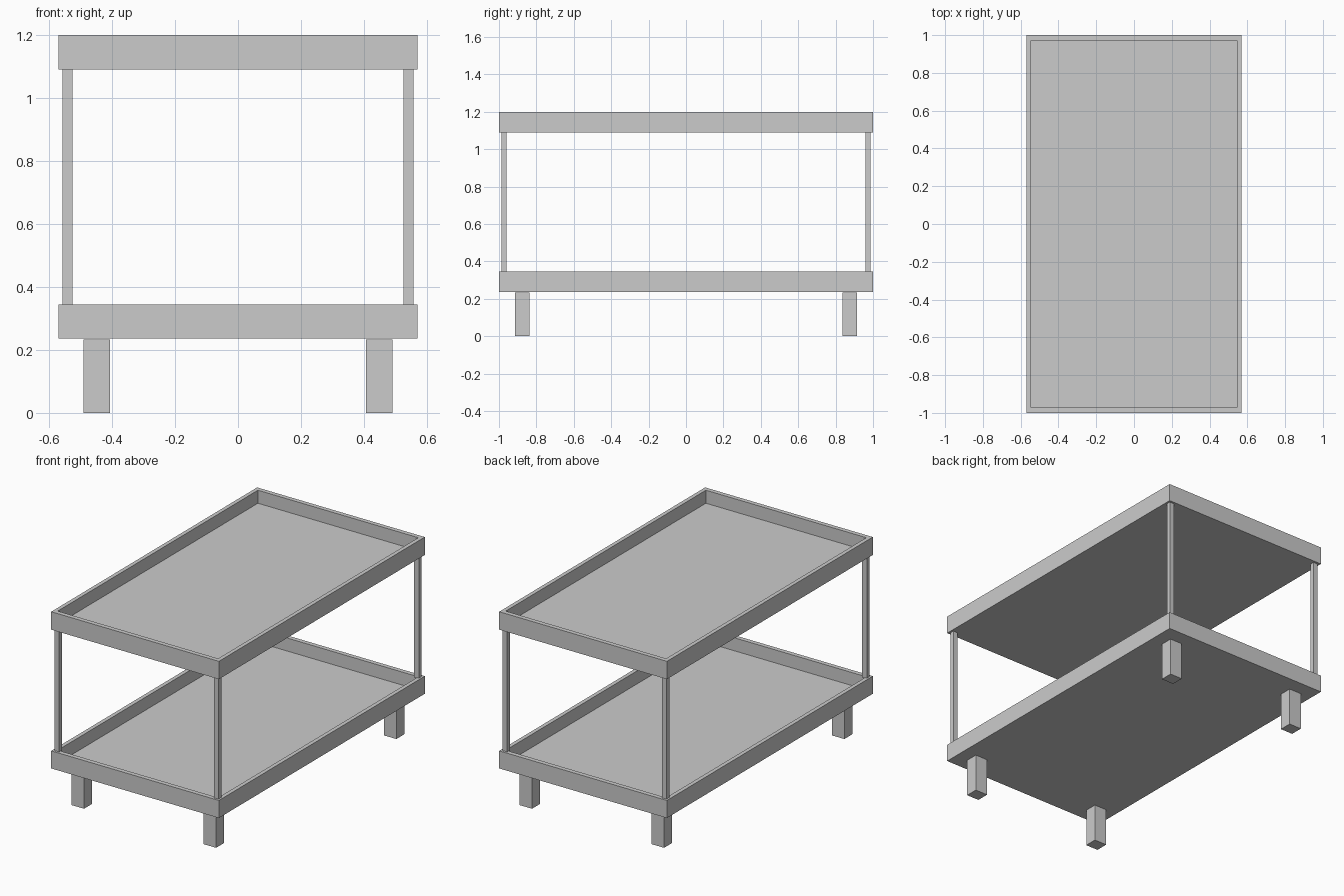
import bpy, bmesh
from mathutils import Matrix, Vector

if "Cube" in bpy.data.objects:
    bpy.data.objects.remove(bpy.data.objects["Cube"])


def finish(bm, name):
    mesh = bpy.data.meshes.new(name)
    bm.to_mesh(mesh)
    bm.free()
    obj = bpy.data.objects.new(name, mesh)
    bpy.context.collection.objects.link(obj)
    return obj


def box_bm(center, size):
    bm = bmesh.new()
    bmesh.ops.create_cube(
        bm, size=1, matrix=Matrix.Translation(center) @ Matrix.Diagonal((*size, 1)))
    return bm


def tray(name, z0, z1, floor_z):
    # Solid slab, top face inset for the rim and pushed down to the floor
    bm = box_bm((0, 0, (z0 + z1) / 2), (1.14, 2.0, z1 - z0))
    top = max(bm.faces, key=lambda f: f.calc_center_median().z)
    bmesh.ops.inset_region(bm, faces=[top], thickness=0.035)
    for v in top.verts:
        v.co.y = 0.972 if v.co.y > 0 else -0.972
    down = bmesh.ops.extrude_face_region(bm, geom=[top])
    moved = [v for v in down["geom"] if isinstance(v, bmesh.types.BMVert)]
    bmesh.ops.translate(bm, verts=moved, vec=Vector((0, 0, floor_z - z1)))
    if top.is_valid:
        bmesh.ops.delete(bm, geom=[top], context="FACES")
    bmesh.ops.recalc_face_normals(bm, faces=bm.faces)
    return finish(bm, name)


# Two identical trays
tray("lower_tray", 0.237, 0.345, 0.265)
tray("upper_tray", 1.09, 1.20, 1.12)

# Corner posts and feet
for sx, side in ((-1, "left"), (1, "right")):
    for sy, end in ((-1, "front"), (1, "back")):
        finish(box_bm((sx * 0.542, sy * 0.973, 0.7175), (0.032, 0.027, 0.755)),
               f"{end}_{side}_post")
        finish(box_bm((sx * 0.449, sy * 0.875, 0.1165), (0.084, 0.078, 0.233)),
               f"{end}_{side}_foot")
